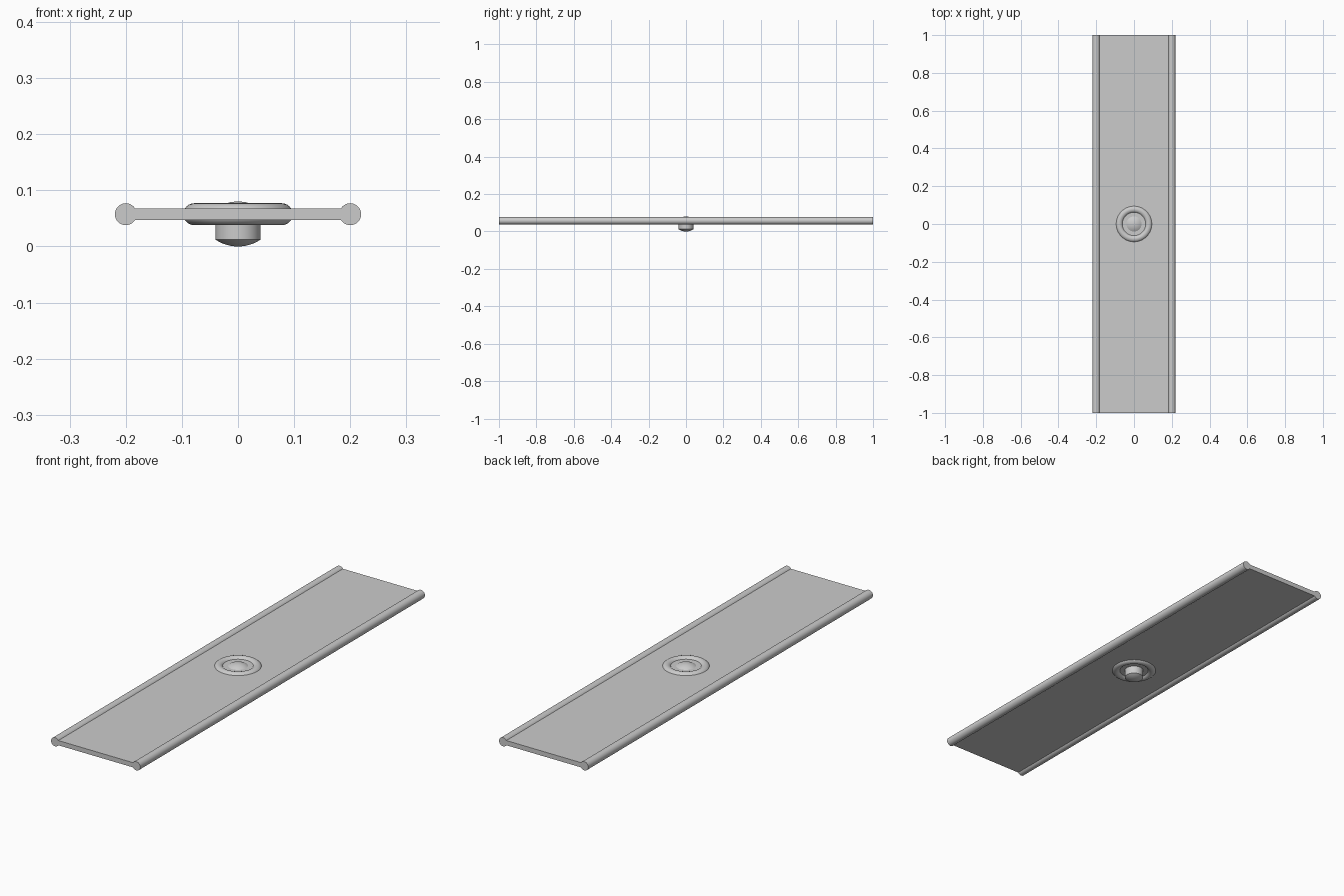
import bpy, math

if "Cube" in bpy.data.objects:
    bpy.data.objects.remove(bpy.data.objects["Cube"])

Z_MID = 0.0575   # mid height of board, rails and ring


def smooth(obj, angle=35):
    bpy.ops.object.select_all(action='DESELECT')
    obj.select_set(True)
    bpy.context.view_layer.objects.active = obj
    bpy.ops.object.shade_smooth_by_angle(angle=math.radians(angle))


def lathe(name, profile, steps=48):
    # profile of (radius, z), first and last points on the axis
    verts, faces = [], []
    inner = profile[1:-1]
    for r, z in inner:
        for i in range(steps):
            a = 2 * math.pi * i / steps
            verts.append((r * math.cos(a), r * math.sin(a), z))
    verts += [(0, 0, profile[0][1]), (0, 0, profile[-1][1])]
    bottom, top = len(verts) - 2, len(verts) - 1
    last = (len(inner) - 1) * steps
    for i in range(steps):
        j = (i + 1) % steps
        faces.append((bottom, j, i))
        faces.append((top, last + i, last + j))
        for k in range(len(inner) - 1):
            a, b = k * steps, (k + 1) * steps
            faces.append((a + i, a + j, b + j, b + i))
    mesh = bpy.data.meshes.new(name)
    mesh.from_pydata(verts, [], faces)
    obj = bpy.data.objects.new(name, mesh)
    bpy.context.collection.objects.link(obj)
    smooth(obj, 25)
    return obj


# Flat board
bpy.ops.mesh.primitive_cube_add(size=1, location=(0, 0, Z_MID))
board = bpy.context.object
board.name = "board"
board.scale = (0.4, 2.0, 0.021)
bpy.ops.object.transform_apply(location=False, rotation=False, scale=True)

# Round rails along both long edges
for side, name in ((-1, "left_rail"), (1, "right_rail")):
    bpy.ops.mesh.primitive_cylinder_add(
        vertices=32, radius=0.0195, depth=2.0,
        location=(side * 0.2, 0, Z_MID), rotation=(math.pi / 2, 0, 0))
    rail = bpy.context.object
    rail.name = name
    smooth(rail)

# Ring around the centre
bpy.ops.mesh.primitive_torus_add(
    major_segments=64, minor_segments=24, major_radius=0.078,
    minor_radius=0.0195, location=(0, 0, Z_MID))
ring = bpy.context.object
ring.name = "centre_ring"
smooth(ring, 60)

# Central pin with shallow domed ends
R_PIN, CAP, TOP = 0.04, 0.012, 0.08
R_SPH = (R_PIN ** 2 + CAP ** 2) / (2 * CAP)
half = math.asin(R_PIN / R_SPH)
dome = [(R_SPH * math.sin(half * i / 6), R_SPH * (1 - math.cos(half * i / 6)))
        for i in range(7)]
lathe("centre_pin", dome + [(r, TOP - z) for r, z in reversed(dome)])
